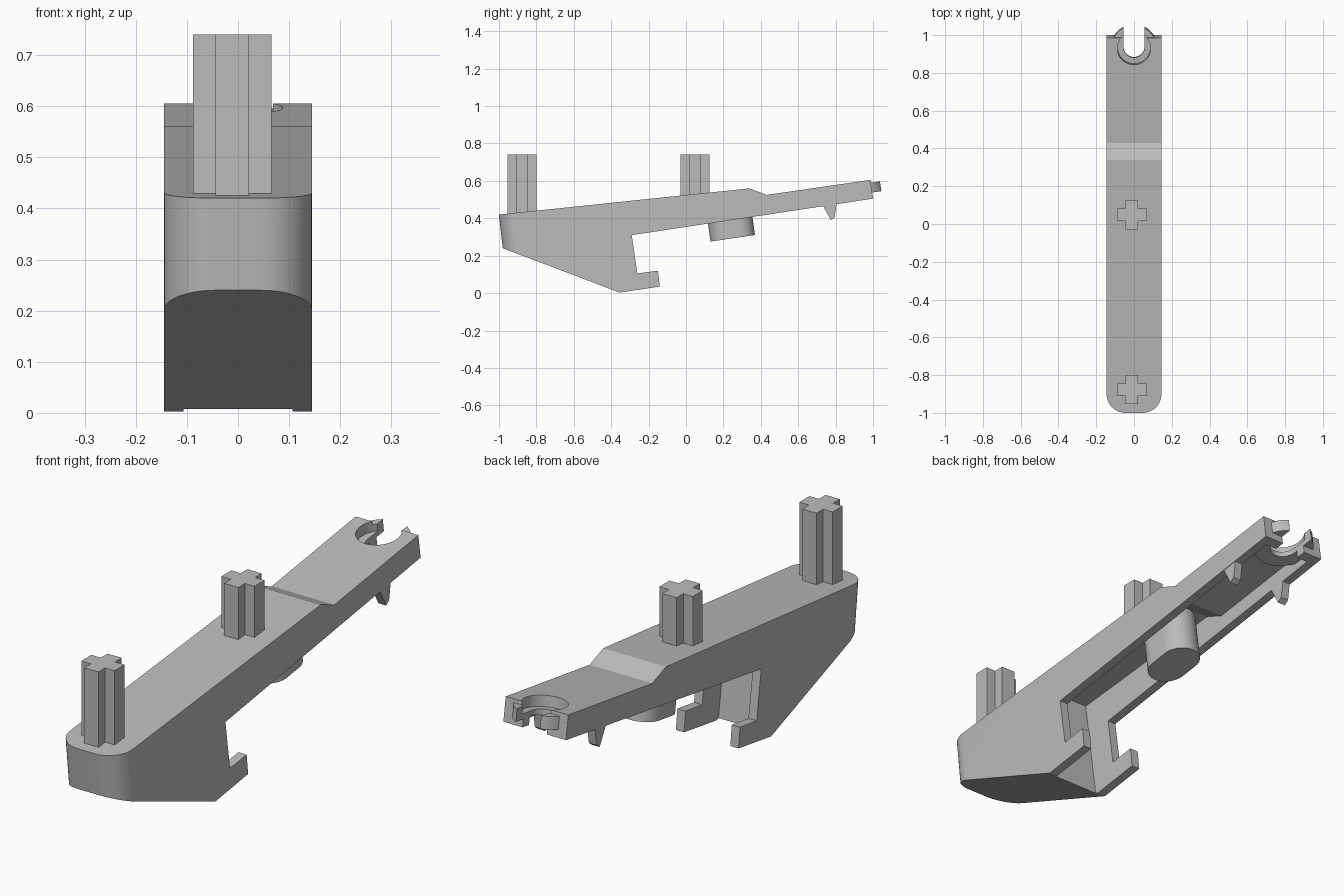
import bpy, bmesh, math
from mathutils import Matrix, Vector

cube = bpy.data.objects.get("Cube")
if cube:
    bpy.data.objects.remove(cube)

TILT = math.radians(8.3)
HALF, INNER = 0.145, 0.107

grey = bpy.data.materials.new("light grey plastic")
grey.use_nodes = True
COLOUR = (0.5, 0.5, 0.5, 1)
grey.diffuse_color = COLOUR
grey.node_tree.nodes["Principled BSDF"].inputs["Base Color"].default_value = COLOUR


def make(name, bm):
    bmesh.ops.recalc_face_normals(bm, faces=bm.faces)
    mesh = bpy.data.meshes.new(name)
    bm.to_mesh(mesh)
    bm.free()
    mesh.materials.append(grey)
    obj = bpy.data.objects.new(name, mesh)
    bpy.context.collection.objects.link(obj)
    return obj


def extrude(points, vector):
    """Solid swept from a closed outline of 3D points."""
    bm = bmesh.new()
    face = bm.faces.new([bm.verts.new(p) for p in points])
    top = bmesh.ops.extrude_face_region(bm, geom=[face])["geom"]
    bmesh.ops.translate(bm, vec=vector, verts=[v for v in top if isinstance(v, bmesh.types.BMVert)])
    return bm


def side_slab(outline, x0, x1):
    return extrude([(x0, y, z) for y, z in outline], (x1 - x0, 0, 0))


def stadium(name, r, shift0, shift1, low, high, centre):
    """Tilted round-ended column; its ends sit at the two shifts along its length."""
    n = 24
    pts = []
    for i in range(n + 1):
        a = math.pi * i / n
        pts.append((r * math.cos(a), shift1 + r * math.sin(a), low))
    for i in range(n + 1):
        a = math.pi * (1 + i / n)
        pts.append((r * math.cos(a), shift0 + r * math.sin(a), low))
    bm = extrude(pts, (0, 0, high - low))
    bmesh.ops.remove_doubles(bm, verts=bm.verts, dist=0.0001)
    bm.transform(Matrix.Translation(centre) @ Matrix.Rotation(TILT, 4, 'X'))
    return make(name, bm)


def combine(target, tool, operation):
    mod = target.modifiers.new("combine", 'BOOLEAN')
    mod.operation, mod.solver, mod.object = operation, 'EXACT', tool
    bpy.context.view_layer.objects.active = target
    bpy.ops.object.modifier_apply(modifier=mod.name)
    bpy.data.objects.remove(tool)


# Arm with hooked foot and rounded front corners
outline = [(-1, .42), (-.98, .24), (-.355, .003), (-.14, .035), (-.15, .12), (-.26, .105),
           (-.29, .31), (1, .505), (.985, .605), (.43, .525), (.34, .56)]
bm = side_slab(outline, -HALF, HALF)
front = [e for e in bm.edges if all(v.co.y < -.97 for v in e.verts)
         and abs(e.verts[0].co.x - e.verts[1].co.x) < .01]
bmesh.ops.bevel(bm, geom=front, offset=.1, segments=10, profile=.5, affect='EDGES')
arm = make("arm", bm)

# Hollow underside
cavity = [(-.355, -.08), (-.43, .44), (.33, .52), (.42, .485), (.95, .562), (.98, .3), (.2, -.08)]
combine(arm, make("cavity", side_slab(cavity, -INNER, INNER)), 'DIFFERENCE')

# Collar with stepped open notch at the rear
socket = Vector((0, .93, .597))
combine(arm, stadium("collar", .12, 0, 0, -.068, -.015, socket), 'UNION')
combine(arm, stadium("counterbore", .088, 0, 0, -.045, .1, socket), 'DIFFERENCE')
combine(arm, stadium("slot", .056, 0, .2, -.2, .1, socket), 'DIFFERENCE')

# Round-ended peg under the arm
peg = stadium("peg", .08, -.04, .04, -.105, .1, Vector((0, .235, .397)))

# Small teeth below both side walls
tooth = [(.72, .475), (.735, .462), (.775, .39), (.795, .405), (.805, .475), (.79, .5)]
for name, x0, x1 in (("left_tooth", INNER, HALF - .002), ("right_tooth", .002 - HALF, -INNER)):
    make(name, side_slab(tooth, x0, x1))

# Upright cross-shaped posts
A, B = .033, .077
cross = [(A, B), (A, A), (B, A), (B, -A), (A, -A), (A, -B),
         (-A, -B), (-A, -A), (-B, -A), (-B, A), (-A, A), (-A, B)]
for name, y, base in (("front_post", -.877, .415), ("middle_post", .048, .51)):
    make(name, extrude([(x - .011, y + dy, base) for x, dy in cross], (0, 0, .74 - base)))

# Smooth the round surfaces only
for obj in (arm, peg):
    bpy.ops.object.select_all(action='DESELECT')
    obj.select_set(True)
    bpy.context.view_layer.objects.active = obj
    bpy.ops.object.shade_smooth_by_angle(angle=math.radians(25))
